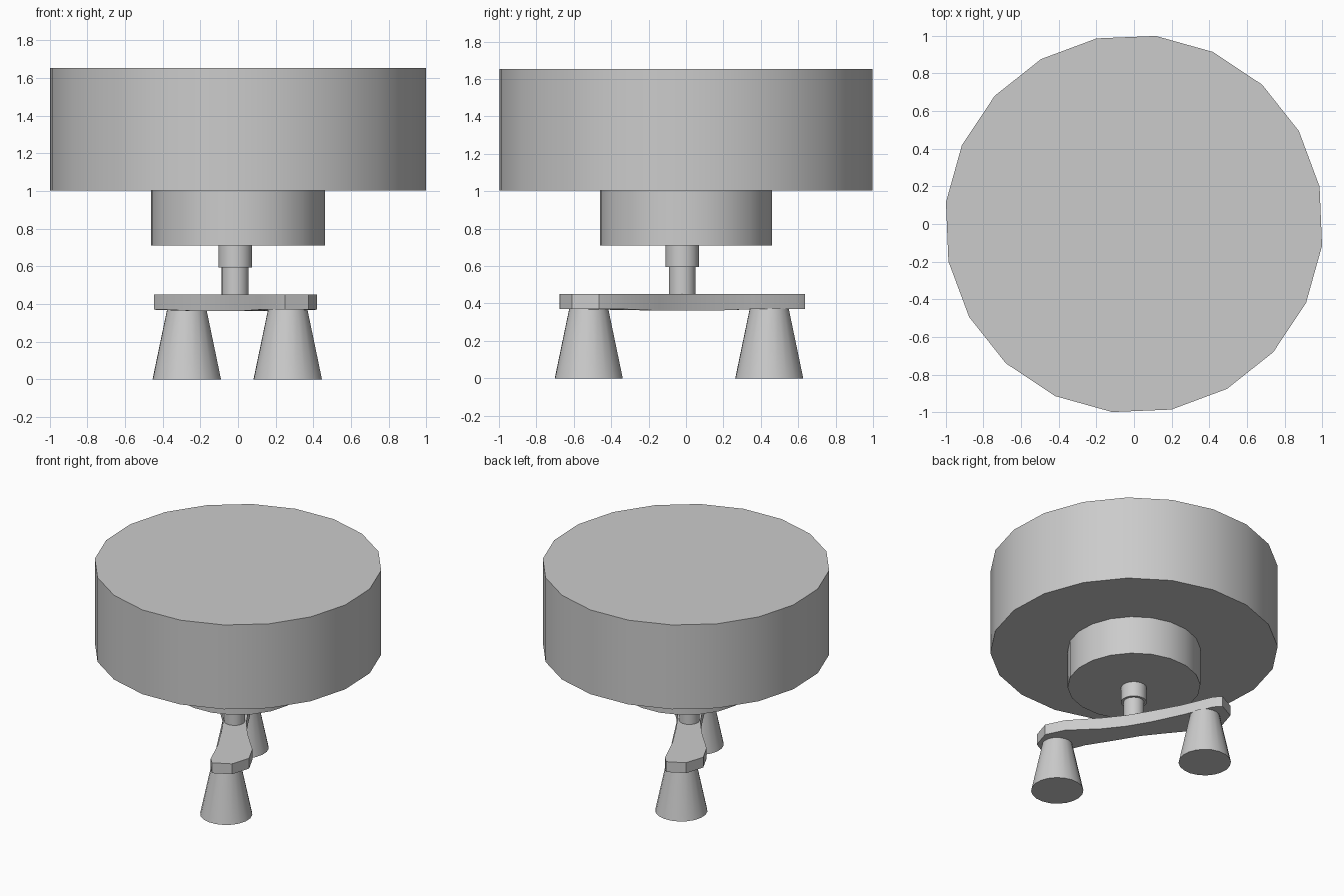
import bpy, bmesh, math
from mathutils import Vector

if "Cube" in bpy.data.objects:
    bpy.data.objects.remove(bpy.data.objects["Cube"])


def smooth(obj):
    bpy.context.view_layer.objects.active = obj
    for o in bpy.context.selected_objects:
        o.select_set(False)
    obj.select_set(True)
    bpy.ops.object.shade_smooth_by_angle(angle=math.radians(30))


def drum(name, x, y, z0, z1, r_bottom, r_top=None, sides=20, first_deg=11.4):
    """Vertical cylinder or cone frustum with a chosen first-vertex angle."""
    r_top = r_bottom if r_top is None else r_top
    bm = bmesh.new()
    rings = []
    for r, z in ((r_bottom, z0), (r_top, z1)):
        ring = []
        for i in range(sides):
            a = math.radians(first_deg) + i * math.tau / sides
            ring.append(bm.verts.new((x + r * math.cos(a), y + r * math.sin(a), z)))
        rings.append(ring)
    low, high = rings
    bm.faces.new(low[::-1])
    bm.faces.new(high)
    for i in range(sides):
        j = (i + 1) % sides
        bm.faces.new((low[i], low[j], high[j], high[i]))
    return finish(name, bm)


def finish(name, bm):
    mesh = bpy.data.meshes.new(name)
    bm.to_mesh(mesh)
    bm.free()
    obj = bpy.data.objects.new(name, mesh)
    bpy.context.collection.objects.link(obj)
    smooth(obj)
    return obj


# Large top drum and the smaller hub under it
drum("top_drum", 0, 0, 1.004, 1.654, 1.005)
drum("hub", 0, 0, 0.71, 1.004, 0.464)

# Stepped shaft
drum("upper_shaft", -0.015, -0.02, 0.595, 0.71, 0.09)
drum("lower_shaft", -0.015, -0.02, 0.44, 0.595, 0.072)

# Waisted cross plate: half outline, repeated by a half turn
half = [(-0.095, -0.04), (0.0, -0.2), (0.11, -0.4), (0.205, -0.625), (0.25, -0.675),
        (0.375, -0.61), (0.42, -0.465), (0.354, -0.33), (0.18, -0.14)]
centre = Vector((-0.0125, -0.02))
outline = [Vector(p) for p in half]
outline += [2 * centre - p for p in outline]
bm = bmesh.new()
top = [bm.verts.new((p.x, p.y, 0.45)) for p in outline]
# The underside sags slightly at the waist
bottom = [bm.verts.new((p.x, p.y, 0.362 if (p - centre).length < 0.25 else 0.37))
          for p in outline]
bm.faces.new(top)
bm.faces.new(bottom[::-1])
n = len(outline)
for i in range(n):
    j = (i + 1) % n
    bm.faces.new((bottom[i], bottom[j], top[j], top[i]))
finish("cross_plate", bm)

# Two flared feet
for name, x, y in (("front_foot", 0.264, -0.52), ("back_foot", -0.272, 0.445)):
    drum(name, x, y, 0, 0.372, 0.183, 0.105)
